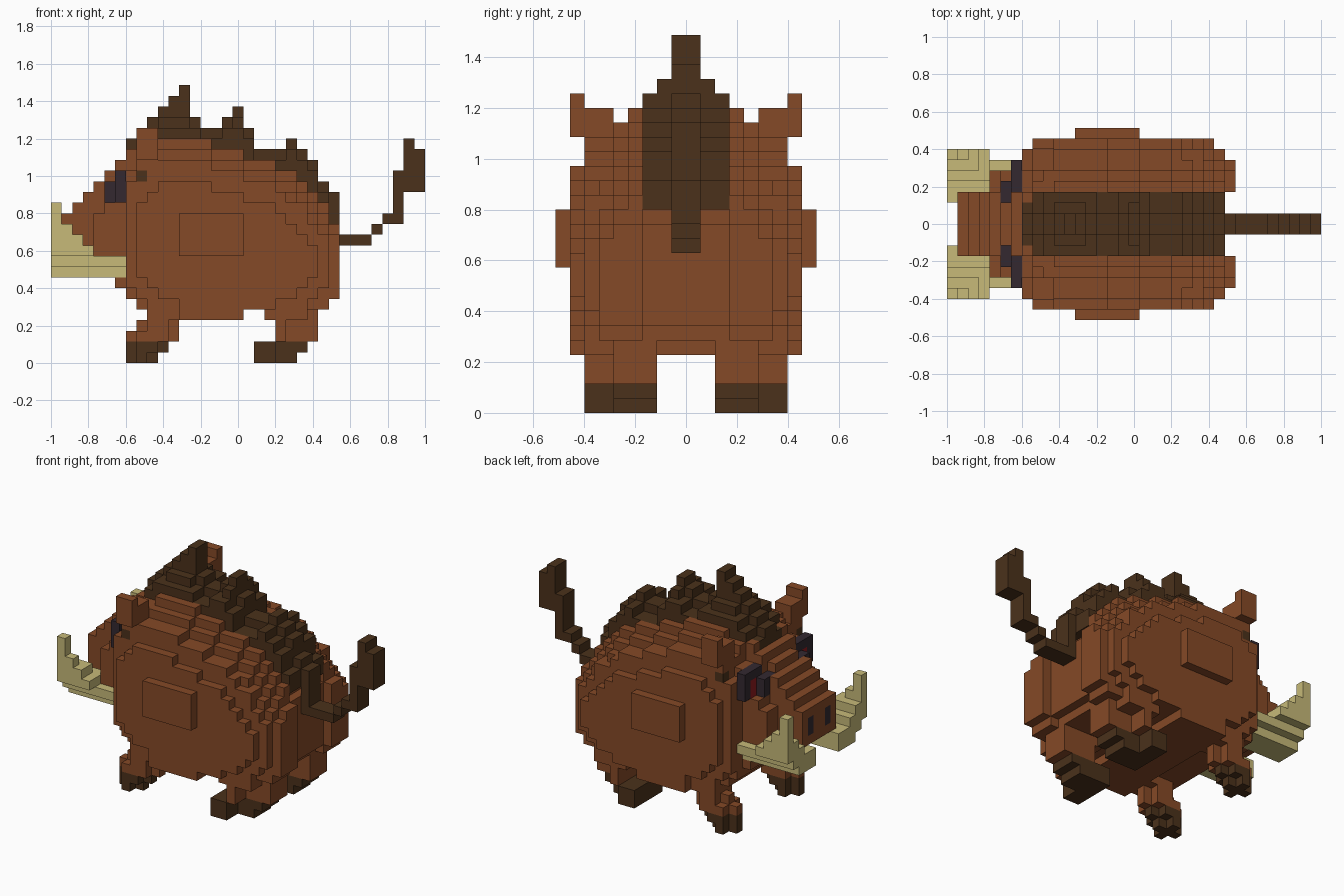
import bpy
import bmesh
from mathutils import Vector

default_cube = bpy.data.objects.get("Cube")
if default_cube:
    bpy.data.objects.remove(default_cube, do_unlink=True)

BLOCK = 2 / 35
cells = {}  # (length, half width, height) -> part name


def make_material(name, colour):
    material = bpy.data.materials.new(name)
    material.use_nodes = True
    material.diffuse_color = (*colour, 1)
    shader = material.node_tree.nodes["Principled BSDF"]
    shader.inputs["Base Color"].default_value = (*colour, 1)
    shader.inputs["Roughness"].default_value = 0.9
    return material


brown = make_material("brown_hide", (0.235, 0.067, 0.02))
dark = make_material("dark_bristle", (0.07, 0.031, 0.011))
ivory = make_material("ivory", (0.57, 0.49, 0.19))
navy = make_material("dark_navy", (0.033, 0.022, 0.03))
red = make_material("eye_red", (0.28, 0.01, 0.014))


def box(part, length, width, height):
    """Fill blocks; ranges are half open and width counts out from the middle."""
    for i in range(*length):
        for j in range(*width):
            for k in range(*height):
                cells[i, j, k] = part


def rounded_box(part, length, width, height):
    """A box with its four upright corners left out."""
    ends = (length[0], length[1] - 1)
    sides = (width[0], width[1] - 1)
    for i in range(*length):
        for j in range(*width):
            if not (i in ends and j in sides):
                box(part, (i, i + 1), (j, j + 1), height)


# Barrel body: a slice for each step out from the middle,
# squarer below than above, sloping down to the rump
def body_slice(j, front, back, bottom, top, squareness=7):
    middle, half = (front + back) / 2, (back - front) / 2
    centre, rise = (bottom + top) / 2, (top - bottom) / 2
    for i in range(front, back):
        for k in range(bottom, top):
            dx = abs(i + 0.5 - middle) / half
            dz = k + 0.5 - centre
            power = squareness
            if dz > 0:
                dz = max(0, dz + 0.3 * (i - 13))
                power = 2.6
            if dx ** power + (abs(dz) / rise) ** power < 1:
                cells[i, j, k] = "body"


for j in range(3):
    body_slice(j, 7, 26, 5, 21)
body_slice(3, 7, 27, 5, 21)
body_slice(4, 7, 27, 5, 20)
body_slice(5, 7, 27, 5, 19)
body_slice(6, 7, 26, 5, 19, 4)
body_slice(7, 8, 25, 5, 17, 2.8)
box("body", (12, 18), (8, 9), (10, 14))
box("body", (12, 18), (0, 8), (4, 6))

# Head: steps that climb from the snout to the brow
for i in range(1, 9):
    reach = 3 if i < 4 else 5 if i < 7 else 6
    bottom = 10 if i < 4 else 8 if i < 6 else 7
    box("head", (i, i + 1), (0, 3), (bottom, 13 + i))
    box("head", (i, i + 1), (3, reach), (bottom, 10 + i))
box("nostrils", (1, 2), (1, 2), (11, 13))

# Eyes: red under a dark brow, with a dark inner corner
box("eye_rims", (6, 7), (3, 6), (15, 18))
box("eye_rims", (5, 6), (2, 4), (15, 17))
cells.pop((5, 2, 17))
box("eyes", (6, 7), (4, 5), (15, 17))

# Ears
box("ears", (8, 10), (5, 7), (18, 21))
box("ears", (8, 10), (7, 8), (19, 22))
box("ear_hollows", (8, 9), (6, 7), (17, 18))

# Tusks: a root that sweeps forward, outward and up to a point
box("tusks", (0, 7), (2, 5), (8, 9))
box("tusks", (0, 7), (2, 6), (9, 10))
box("tusks", (0, 4), (4, 7), (10, 11))
box("tusks", (0, 3), (5, 7), (11, 12))
box("tusks", (0, 2), (6, 7), (12, 13))
box("tusks", (0, 1), (6, 7), (13, 15))

# Front legs and hooves
rounded_box("front_legs", (7, 12), (4, 7), (2, 3))
rounded_box("front_legs", (8, 12), (4, 7), (3, 4))
box("front_legs", (9, 12), (4, 7), (4, 8))
rounded_box("front_hooves", (7, 10), (4, 7), (0, 1))
rounded_box("front_hooves", (7, 11), (4, 7), (1, 2))

# Back legs and hooves: wide toes and a narrow heel
box("back_legs", (21, 22), (2, 7), (2, 8))
box("back_legs", (22, 25), (2, 5), (2, 8))
box("back_legs", (20, 24), (2, 7), (4, 8))
box("back_hooves", (19, 21), (2, 7), (0, 2))
box("back_hooves", (21, 23), (2, 5), (0, 1))
box("back_hooves", (21, 24), (2, 5), (1, 2))

# Mane: a crest with two taller spikes along the back
crest = (21, 22, 23, 24, 25, 26, 23, 22, 22, 23, 24,
         22, 20, 20, 20, 21, 20, 19, 17)
for i, top in enumerate(crest, start=7):
    for j, cap in enumerate((26, 23, 22)):
        if i == 7 and j == 2:
            continue
        tip = min(top if j == 0 else top - 1, cap)
        for k in range(tip, 27):
            cells.pop((i, j, k), None)
        depth = 2 if i < 10 or i == 25 else 4
        box("mane", (i, i + 1), (j, j + 1), (min(tip, 22) - depth, tip))
box("mane", (25, 26), (0, 2), (14, 16))

# Tail
box("tail", (26, 27), (0, 1), (11, 16))
box("tail", (27, 30), (0, 1), (11, 12))
box("tail", (30, 31), (0, 1), (12, 13))
box("tail", (31, 33), (0, 1), (13, 14))
box("tail", (32, 33), (0, 1), (14, 16))
box("tail", (32, 35), (0, 1), (16, 18))
box("tail", (33, 35), (0, 1), (18, 20))
box("tail", (33, 34), (0, 1), (20, 21))

# Mirror every block across the middle
blocks = {}
for (i, j, k), part in cells.items():
    blocks[i, j, k] = part
    blocks[i, -1 - j, k] = part


# Skin each part with the block faces that show
def build_part(part, material):
    mesh = bpy.data.meshes.new(part)
    bm = bmesh.new()
    for cell in [c for c, owner in blocks.items() if owner == part]:
        centre = Vector(cell) + Vector((0.5, 0.5, 0.5))
        for axis in range(3):
            for sign in (-1, 1):
                normal = Vector((0, 0, 0))
                normal[axis] = sign
                beside = tuple(int(a + b) for a, b in zip(cell, normal))
                if beside in blocks:
                    continue
                u = Vector((0, 0, 0))
                u[(axis + 1) % 3] = 0.5
                v = normal.cross(u)
                middle = centre + normal / 2
                corners = (middle - u - v, middle + u - v,
                           middle + u + v, middle - u + v)
                bm.faces.new([bm.verts.new(
                    (p.x * BLOCK - 1, p.y * BLOCK, p.z * BLOCK))
                    for p in corners])
    bmesh.ops.remove_doubles(bm, verts=bm.verts, dist=BLOCK / 20)
    bm.to_mesh(mesh)
    bm.free()
    mesh.materials.append(material)
    bpy.context.collection.objects.link(bpy.data.objects.new(part, mesh))


colours = {
    "body": brown, "head": brown, "ears": brown,
    "front_legs": brown, "back_legs": brown,
    "front_hooves": dark, "back_hooves": dark,
    "mane": dark, "tail": dark, "ear_hollows": dark,
    "tusks": ivory, "nostrils": navy, "eye_rims": navy, "eyes": red,
}
for part, material in colours.items():
    build_part(part, material)
